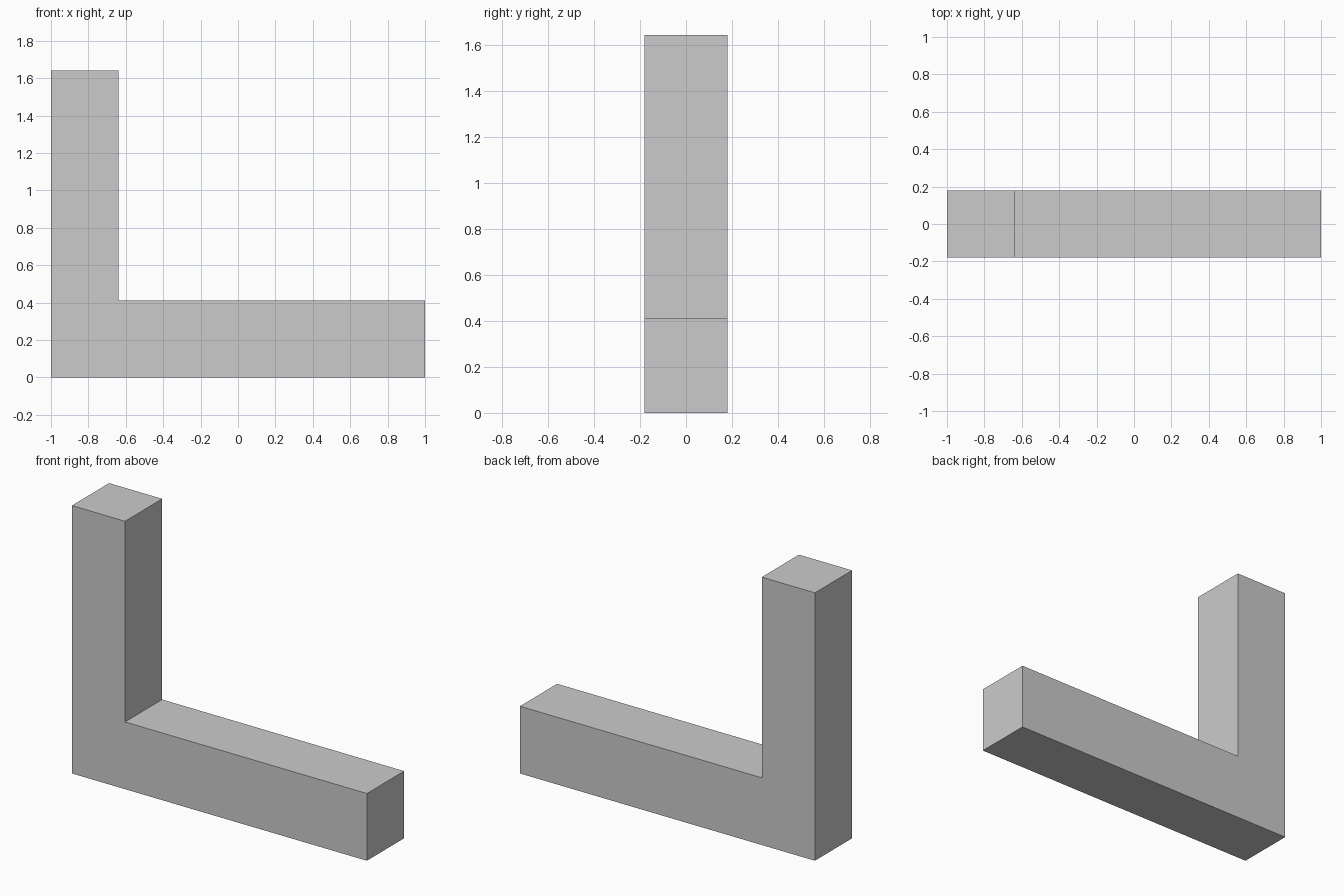
import bpy
import bmesh

if "Cube" in bpy.data.objects:
    bpy.data.objects.remove(bpy.data.objects["Cube"])

HALF_DEPTH = 0.18

# L-shaped side profile (x, z): tall upright on the left, long foot to the right
profile = [(-1, 0), (1, 0), (1, 0.412), (-0.64, 0.412), (-0.64, 1.642), (-1, 1.642)]

# Extrude the profile from front to back into one solid bracket
bm = bmesh.new()
front = bm.faces.new([bm.verts.new((x, -HALF_DEPTH, z)) for x, z in profile])
extruded = bmesh.ops.extrude_face_region(bm, geom=[front], use_keep_orig=True)
back_verts = [g for g in extruded["geom"] if isinstance(g, bmesh.types.BMVert)]
bmesh.ops.translate(bm, verts=back_verts, vec=(0, 2 * HALF_DEPTH, 0))
bmesh.ops.recalc_face_normals(bm, faces=bm.faces)

mesh = bpy.data.meshes.new("l_shaped_block")
bm.to_mesh(mesh)
bm.free()
bpy.context.collection.objects.link(bpy.data.objects.new("l_shaped_block", mesh))
